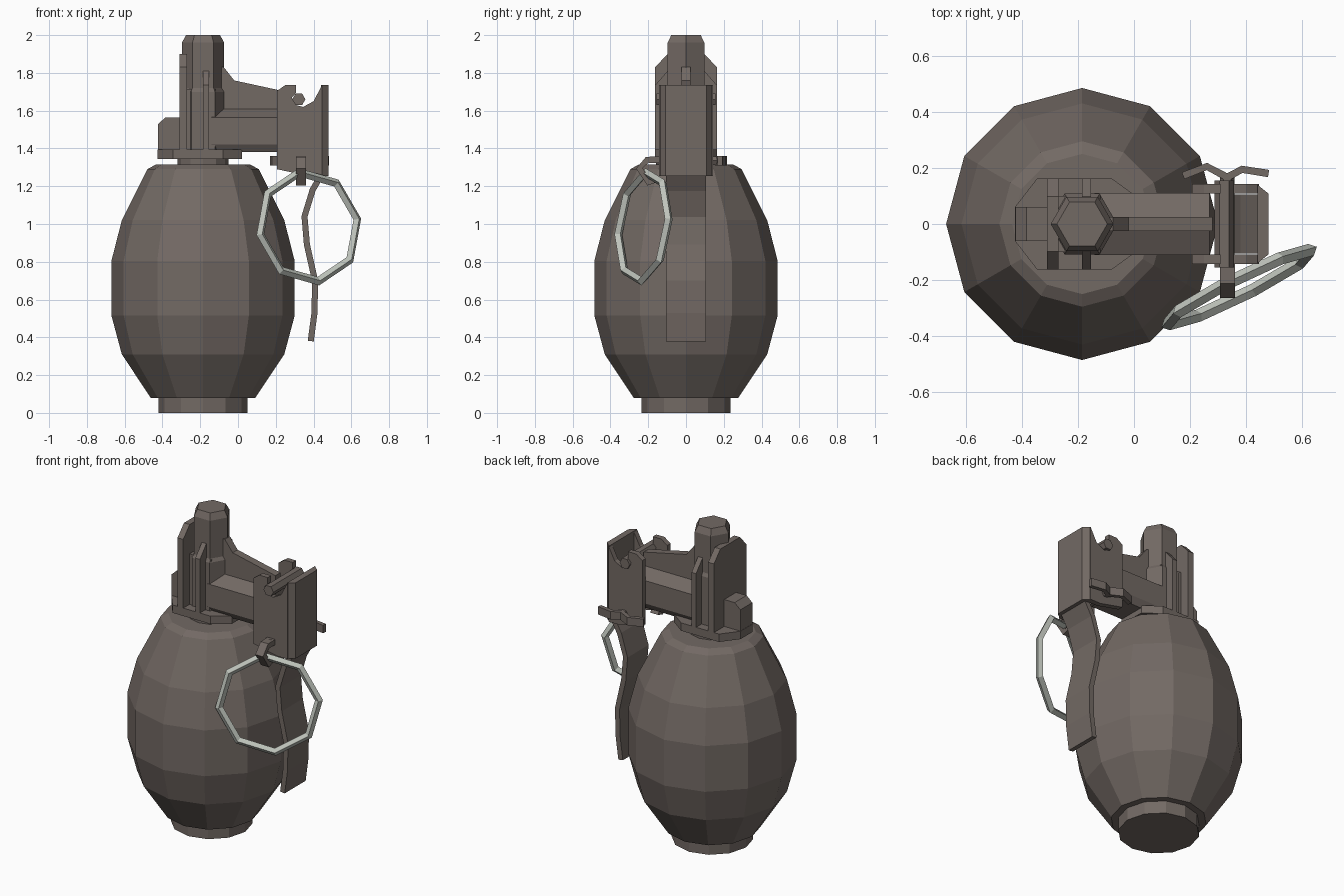
import bpy, bmesh, math
from mathutils import Vector

if "Cube" in bpy.data.objects:
    bpy.data.objects.remove(bpy.data.objects["Cube"])


def material(name, rgb):
    m = bpy.data.materials.new(name)
    m.diffuse_color = (*rgb, 1)
    m.use_nodes = True
    m.node_tree.nodes["Principled BSDF"].inputs["Base Color"].default_value = m.diffuse_color
    return m


IRON = material("dull brown grey iron", (0.17, 0.142, 0.127))
STEEL = material("pale steel", (0.52, 0.55, 0.50))
CX = -0.185  # axis of the body


def finish(name, bm, mat=IRON):
    bmesh.ops.recalc_face_normals(bm, faces=bm.faces)
    me = bpy.data.meshes.new(name)
    bm.to_mesh(me)
    bm.free()
    me.materials.append(mat)
    ob = bpy.data.objects.new(name, me)
    bpy.context.collection.objects.link(ob)
    return ob


def bridge(name, rings, mat=IRON, closed=False):
    """Skin a list of vertex rings; cap the ends unless closed."""
    bm = bmesh.new()
    vs = [[bm.verts.new(p) for p in r] for r in rings]
    n = len(vs[0])
    pairs = list(zip(vs, vs[1:])) + ([(vs[-1], vs[0])] if closed else [])
    for a, b in pairs:
        for i in range(n):
            j = (i + 1) % n
            bm.faces.new((a[i], a[j], b[j], b[i]))
    if not closed:
        bm.faces.new(vs[0])
        bm.faces.new(vs[-1])
    return finish(name, bm, mat)


def lathe(name, profile, sides):
    return bridge(name, [[(CX + r * math.cos(2 * math.pi * i / sides),
                           r * math.sin(2 * math.pi * i / sides), z)
                          for i in range(sides)] for r, z in profile])


def prism(name, outline, axis, lo, hi):
    """Extrude a 2D outline along x (y,z), y (x,z) or z (x,y)."""
    def place(p, d):
        return {"x": (d, *p), "y": (p[0], d, p[1]), "z": (*p, d)}[axis]
    return bridge(name, [[place(p, d) for p in outline] for d in (lo, hi)])


def strip(path, t):
    """Thicken a 2D path into a closed outline."""
    left, right = [], []
    for i, p in enumerate(path):
        a = Vector(path[max(i - 1, 0)])
        b = Vector(path[min(i + 1, len(path) - 1)])
        d = (b - a).normalized()
        n = Vector((-d.y, d.x)) * t / 2
        left.append(tuple(Vector(p) + n))
        right.append(tuple(Vector(p) - n))
    return left + right[::-1]


def sym(half):
    """Mirror half an outline about its first coordinate."""
    return half + [(-a, b) for a, b in reversed(half)]


# Egg-shaped body with foot, and neck under the fuze
lathe("body", [(0.235, 0), (0.235, 0.08), (0.277, 0.08), (0.43, 0.31),
               (0.485, 0.515), (0.485, 0.805), (0.43, 1.02), (0.295, 1.29),
               (0.25, 1.315), (0.12, 1.315)], 12)
lathe("neck", [(0.135, 1.31), (0.135, 1.35)], 12)

# Fuze base plate, rear block and hexagonal column
prism("fuze_base", [(-0.425, -0.06), (-0.345, -0.163), (-0.08, -0.163), (0.02, -0.09),
                    (0.02, 0.09), (-0.08, 0.163), (-0.345, 0.163), (-0.425, 0.06)],
      "z", 1.345, 1.395)
prism("rear_block", [(-0.423, 1.35), (-0.423, 1.53), (-0.383, 1.565), (-0.3, 1.565),
                     (-0.3, 1.35)], "y", -0.06, 0.06)
lathe("column", [(0.125, 1.38), (0.125, 1.70), (0.112, 1.72), (0.112, 1.96),
                 (0.09, 2.0)], 6)
prism("column_housing", [(-0.28, -0.1), (-0.12, -0.1), (-0.12, 0.1), (-0.28, 0.1)],
      "z", 1.39, 1.715)

# Upright plates across the column
for name, x0, x1, shoulder, top in (("rear_plate", -0.31, -0.27, 1.83, 1.9),
                                    ("side_fins", -0.185, -0.153, 1.735, 1.81)):
    prism(name, sym([(0.163, 1.38), (0.163, shoulder), (0.098, top)]), "x", x0, x1)

# Arm reaching out to the lever head, with a sloping rib on top
prism("arm", sym([(0.085, 1.38), (0.11, 1.42), (0.11, 1.565), (0.025, 1.61)]),
      "x", -0.14, 0.27)
prism("arm_rib", [(-0.14, 1.58), (-0.14, 1.84), (-0.075, 1.83), (-0.02, 1.76),
                  (0.28, 1.695), (0.28, 1.58)], "y", -0.025, 0.025)

# Lever head: end plate with chamfered corners and two notched side walls
prism("head_end_plate", [(0.44, -0.14), (0.48, -0.108), (0.48, 0.108), (0.44, 0.14)],
      "z", 1.255, 1.735)
wall = [(0.207, 1.29), (0.207, 1.705), (0.25, 1.735), (0.308, 1.735), (0.308, 1.695),
        (0.285, 1.67), (0.305, 1.63), (0.345, 1.62), (0.40, 1.65), (0.445, 1.735),
        (0.445, 1.255), (0.37, 1.255)]
for side in (-1, 1):
    prism("head_wall", wall, "y", side * 0.142, side * 0.108)


def rod(name, x, z, r, y0, y1):
    prism(name, [(x + r * math.cos(i * math.pi / 3), z + r * math.sin(i * math.pi / 3))
                 for i in range(6)], "y", y0, y1)


rod("hinge_rod", 0.322, 1.66, 0.035, -0.155, 0.155)
rod("safety_pin", 0.333, 1.335, 0.026, -0.16, 0.175)

# Curved lever strap
prism("lever", strip([(0.455, 1.285), (0.395, 1.18), (0.352, 1.04), (0.365, 0.89),
                      (0.408, 0.70), (0.405, 0.53), (0.385, 0.38)], 0.032),
      "y", -0.105, 0.105)

# Split pin tails and the eye that holds the ring
prism("pin_tail_left", strip([(0.335, 0.165), (0.26, 0.205), (0.175, 0.172)], 0.026),
      "z", 1.31, 1.36)
prism("pin_tail_right", strip([(0.33, 0.165), (0.385, 0.195), (0.48, 0.18)], 0.026),
      "z", 1.31, 1.36)
prism("pin_eye", strip([(-0.14, 1.34), (-0.205, 1.34), (-0.247, 1.295), (-0.195, 1.218),
                        (-0.165, 1.235)], 0.034), "x", 0.306, 0.36)

# Eight-sided pull ring, tilted
u = Vector((0.28, 0.14, 0)).normalized()
v = Vector((-0.05, 0.1, 1)).normalized()
w = u.cross(v)
centre = Vector((0.375, -0.225, 0.985))
rings = []
for i in range(8):
    a = math.radians(8 + 45 * i)
    d = u * math.cos(a) + v * math.sin(a)
    rings.append([centre + d * (0.292 + 0.023 * math.cos(k * math.pi / 2))
                  + w * 0.023 * math.sin(k * math.pi / 2) for k in range(4)])
bridge("pull_ring", rings, STEEL, closed=True)
